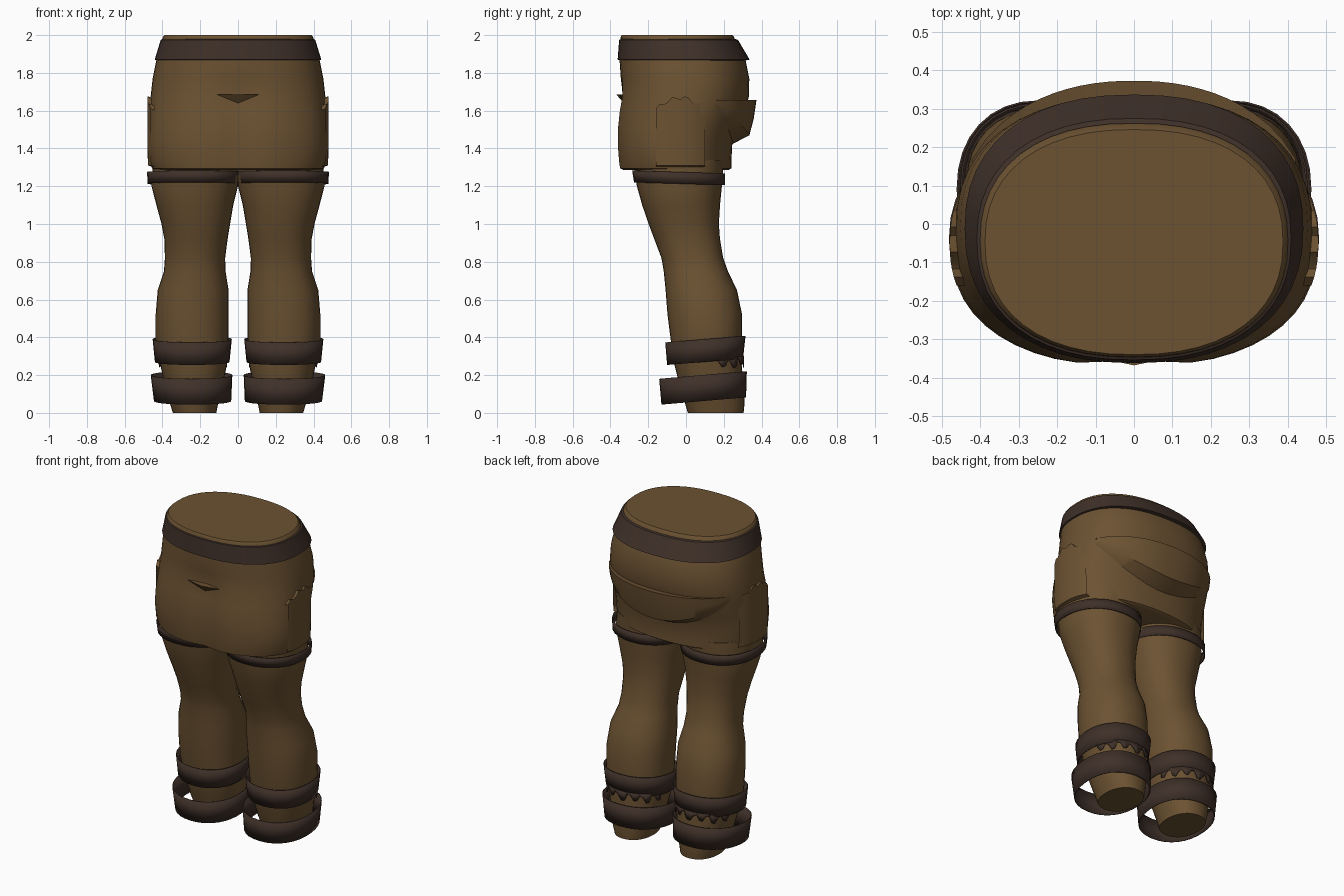
import bpy, bmesh, math

if "Cube" in bpy.data.objects:
    bpy.data.objects.remove(bpy.data.objects["Cube"])


def material(name, color):
    m = bpy.data.materials.new(name)
    m.diffuse_color = (*color, 1)
    m.use_nodes = True
    m.node_tree.nodes["Principled BSDF"].inputs["Base Color"].default_value = m.diffuse_color
    return m


BROWN = material("brown cloth", (0.15, 0.085, 0.032))
DARK = material("dark leather", (0.05, 0.030, 0.022))


def finish(name, bm, mat, thick=0, angle=40):
    bmesh.ops.recalc_face_normals(bm, faces=bm.faces)
    me = bpy.data.meshes.new(name)
    bm.to_mesh(me)
    bm.free()
    me.materials.append(mat)
    me.shade_smooth()
    me.set_sharp_from_angle(angle=math.radians(angle))
    ob = bpy.data.objects.new(name, me)
    bpy.context.collection.objects.link(ob)
    if thick:
        mod = ob.modifiers.new("thickness", 'SOLIDIFY')
        mod.thickness = thick
        mod.offset = -1
    return ob


def skin(bm, rows, closed):
    """Join rows of points with quads."""
    vs = [[bm.verts.new(p) for p in r] for r in rows]
    n = len(vs[0])
    for a, b in zip(vs, vs[1:]):
        for i in range(n if closed else n - 1):
            j = (i + 1) % n
            bm.faces.new((a[i], a[j], b[j], b[i]))
    return vs


def oval(z, x0, x1, y0, y1, p=2.0, slope=0, segs=32):
    """Rounded ring through the given extents; slope tilts it along y."""
    pts = []
    for i in range(segs):
        t = 2 * math.pi * i / segs
        c, s = math.cos(t), math.sin(t)
        x = math.copysign(abs(c) ** (2 / p), c) * (x1 - x0) / 2 + (x0 + x1) / 2
        dy = math.copysign(abs(s) ** (2 / p), s) * (y1 - y0) / 2
        pts.append((x, dy + (y0 + y1) / 2, z + slope * dy))
    return pts


def loft(name, rings, mat, caps=True, thick=0, shape=None):
    bm = bmesh.new()
    vs = skin(bm, rings, True)
    if caps:
        bm.faces.new(vs[0])
        bm.faces.new(vs[-1])
    if shape:
        for v in bm.verts:
            shape(v.co)
    return finish(name, bm, mat, thick)


def cleft(co):
    """Shallow dip down the middle of the front."""
    if co.y < -0.2 and co.z < 1.7:
        co.y += 0.025 * math.exp(-(co.x / 0.09) ** 2)


# Shorts: z, half width, front y, back y
SHORTS = [(1.285, 0.43, -0.34, 0.225), (1.295, 0.455, -0.36, 0.24),
          (1.33, 0.468, -0.365, 0.24), (1.42, 0.475, -0.372, 0.245),
          (1.50, 0.473, -0.372, 0.27), (1.60, 0.468, -0.362, 0.315),
          (1.68, 0.462, -0.348, 0.334), (1.77, 0.452, -0.345, 0.335),
          (1.87, 0.432, -0.352, 0.315), (1.97, 0.403, -0.348, 0.262),
          (1.99, 0.398, -0.346, 0.254), (2.00, 0.388, -0.34, 0.246)]
loft("shorts", [oval(z, -w, w, a, b, 2.3, segs=48) for z, w, a, b in SHORTS],
     BROWN, shape=cleft)

# Belt, flaring towards its lower edge
loft("belt", [oval(1.865, -0.425, 0.425, -0.345, 0.31, 2.3, segs=48),
              oval(1.87, -0.441, 0.441, -0.362, 0.337, 2.3, segs=48),
              oval(1.975, -0.409, 0.409, -0.354, 0.275, 2.3, segs=48),
              oval(1.979, -0.399, 0.399, -0.346, 0.262, 2.3, segs=48)],
     DARK, caps=False)


def back_y(x):
    return -0.02 + 0.345 * (1 - min(1, abs(x) / 0.468) ** 2.3) ** (1 / 2.3)


# Sagging fold across the back
cols = []
for i in range(25):
    u = i / 12 - 1
    x = 0.42 * u
    k = math.cos(u * math.pi / 2) ** 0.7 if abs(u) < 1 else 0
    y = back_y(x)
    zb = 1.62 - 0.21 * k
    cols.append([(x, y - 0.03, 1.645), (x, y + 0.012 + 0.036 * k, 1.657),
                 (x, y + 0.008 + 0.026 * k, 1.64 - 0.08 * k),
                 (x, y + 0.005 + 0.006 * k, 1.63 - 0.16 * k),
                 (x, y - 0.10 * k - 0.005, zb)])
bm = bmesh.new()
skin(bm, cols, False)
finish("back_fold", bm, BROWN)

# Pointed front flap
bm = bmesh.new()
top = [bm.verts.new((x, y, 1.685)) for x, y in
       ((-0.11, -0.345), (0, -0.368), (0.11, -0.345), (0, -0.30))]
tip = bm.verts.new((0, -0.33, 1.64))
bm.faces.new(top)
for i in range(4):
    bm.faces.new((top[i], top[(i + 1) % 4], tip))
finish("front_flap", bm, BROWN, angle=20)

# Leg: z, inner x, outer x, front y, back y
LEG = [(0.0, 0.115, 0.345, 0.01, 0.305), (0.05, 0.105, 0.36, -0.005, 0.31),
       (0.15, 0.08, 0.39, -0.035, 0.305), (0.25, 0.06, 0.41, -0.06, 0.295),
       (0.38, 0.05, 0.436, -0.08, 0.297), (0.52, 0.05, 0.436, -0.098, 0.297),
       (0.65, 0.05, 0.425, -0.108, 0.27), (0.75, 0.066, 0.392, -0.118, 0.222),
       (0.82, 0.068, 0.387, -0.13, 0.197), (0.92, 0.055, 0.39, -0.168, 0.18),
       (1.00, 0.042, 0.405, -0.198, 0.174), (1.10, 0.025, 0.432, -0.232, 0.18),
       (1.20, 0.0, 0.458, -0.26, 0.19), (1.34, -0.01, 0.45, -0.28, 0.20)]
# Bands: name, slope, then bottom and top rings
BANDS = [("thigh_band", -0.03, (1.213, 0.0, 0.478, -0.275, 0.207),
          (1.275, -0.005, 0.482, -0.285, 0.206)),
         ("calf_band", 0.08, (0.27, 0.045, 0.44, -0.10, 0.302),
          (0.39, 0.033, 0.452, -0.11, 0.315)),
         ("ankle_band", 0.085, (0.063, 0.036, 0.445, -0.13, 0.318),
          (0.20, 0.03, 0.462, -0.142, 0.322))]

for side, s in (("right", 1), ("left", -1)):
    def flip(co, s=s):
        co.x *= s

    loft(side + "_leg", [oval(*r, p=2.2) for r in LEG], BROWN, shape=flip)
    for name, slope, lo, hi in BANDS:
        loft(f"{side}_{name}", [oval(*lo, p=2.2, slope=slope),
                                oval(*hi, p=2.2, slope=slope)],
             DARK, caps=False, thick=0.005, shape=flip)

    # Ragged edge hanging below the calf band at the back
    upper = oval(0.285, 0.05, 0.43, -0.085, 0.308, 2.2, 0.08, 64)
    teeth = (0.02, 0.05, 0.045, 0.015, 0.03, 0.06, 0.055, 0.01)
    arc = [upper[i] for i in range(3, 30)]
    lower = [(x, y - 0.002, z - teeth[i % 8]) for i, (x, y, z) in enumerate(arc)]
    bm = bmesh.new()
    skin(bm, [arc, lower], False)
    for v in bm.verts:
        flip(v.co)
    finish(side + "_ragged_edge", bm, DARK, thick=0.004)

    # Side patch with a wavy upper lip
    bm = bmesh.new()
    rows = []
    for i in range(13):
        y = -0.16 + i * 0.26 / 12
        x = 0.474 * (1 - abs((y + 0.05) / 0.32) ** 2.3) ** (1 / 2.3)
        lip = 1.61 + 0.06 * math.sin(math.pi * i / 12) + 0.012 * math.sin(i * 1.9)
        rows.append([(s * (x - 0.02), y, lip - 0.01), (s * (x + 0.006), y, lip),
                     (s * (x + 0.006), y, 1.45), (s * (x + 0.003), y, 1.31),
                     (s * (x - 0.03), y, 1.30)])
    skin(bm, rows, False)
    finish(side + "_side_patch", bm, BROWN)
